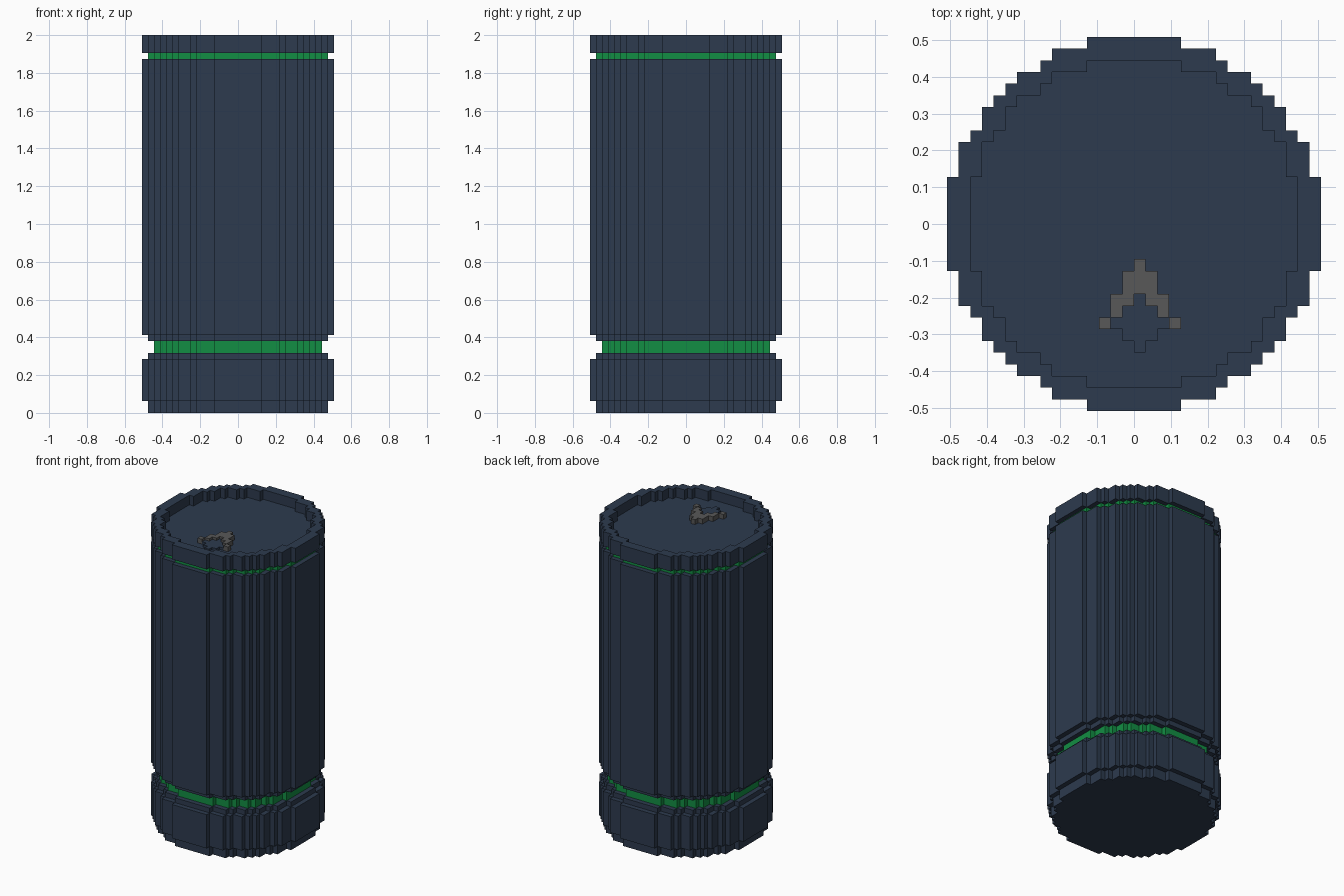
import bpy, bmesh

if "Cube" in bpy.data.objects:
    bpy.data.objects.remove(bpy.data.objects["Cube"])

V = 2 / 63  # one stepped unit


def material(name, rgb):
    m = bpy.data.materials.new(name)
    m.diffuse_color = (*rgb, 1)
    m.use_nodes = True
    m.node_tree.nodes["Principled BSDF"].inputs["Base Color"].default_value = m.diffuse_color
    return m


NAVY = material("dark navy", (0.026, 0.043, 0.077))
GREEN = material("green", (0.006, 0.27, 0.056))
GREY = material("grey", (0.098, 0.098, 0.098))

# Outer corners of one quarter of each stepped circle, keyed by radius
HALF = {
    16: [(4, 16), (7, 15), (8, 14), (10, 13), (11, 12)],
    15: [(4, 15), (7, 14), (8, 13), (10, 12), (11, 11)],
    14: [(4, 14), (7, 13), (8, 12), (10, 11)],
}


def outline(radius):
    half = HALF[radius]
    corners = half + [(y, x) for x, y in reversed(half) if x != y]
    quarter = []
    for i, (x, y) in enumerate(corners):
        quarter.append((x, y))
        if i + 1 < len(corners):
            quarter.append((x, corners[i + 1][1]))
    pts = []
    for _ in range(4):  # clockwise quarter turns
        pts += quarter
        quarter = [(y, -x) for x, y in quarter]
    return pts


def disc(name, radius, z0, z1, mat, hole=None):
    """Extruded stepped circle, optionally with a stepped hole."""
    cu = bpy.data.curves.new(name, 'CURVE')
    cu.dimensions = '2D'
    cu.fill_mode = 'BOTH'
    cu.extrude = (z1 - z0) * V / 2
    for r in [radius] + ([hole] if hole else []):
        pts = outline(r)
        sp = cu.splines.new('POLY')
        sp.points.add(len(pts) - 1)
        for p, (x, y) in zip(sp.points, pts):
            p.co = (x * V, y * V, 0, 1)
        sp.use_cyclic_u = True
        sp.use_smooth = False
    cu.materials.append(mat)
    ob = bpy.data.objects.new(name, cu)
    ob.location.z = (z0 + z1) * V / 2
    bpy.context.collection.objects.link(ob)
    bpy.ops.object.select_all(action='DESELECT')
    ob.select_set(True)
    bpy.context.view_layer.objects.active = ob
    bpy.ops.object.convert(target='MESH')


def runs(name, rows, z0, z1, mat):
    """Boxes given as (x0, x1, y0) runs one unit deep."""
    bm = bmesh.new()
    for x0, x1, y0 in rows:
        for v in bmesh.ops.create_cube(bm, size=1)["verts"]:
            v.co = ((x0 if v.co.x < 0 else x1) * V,
                    (y0 if v.co.y < 0 else y0 + 1) * V,
                    (z0 if v.co.z < 0 else z1) * V)
    me = bpy.data.meshes.new(name)
    bm.to_mesh(me)
    bm.free()
    me.materials.append(mat)
    bpy.context.collection.objects.link(bpy.data.objects.new(name, me))


# Stacked canister
disc("foot", 15, 0, 2, NAVY)
disc("base", 16, 2, 9, NAVY)
disc("base_lip", 15, 9, 10, NAVY)
disc("lower_band", 14, 10, 12, GREEN)
disc("body_lip", 15, 12, 13, NAVY)
disc("body", 16, 13, 59, NAVY)
disc("upper_band", 15, 59, 60, GREEN)
disc("lid", 16, 60, 61, NAVY)
disc("lid_rim", 16, 61, 63, NAVY, hole=14)

# Raised pull tab on the lid
runs("pull_tab", [(0, 1, -4), (-1, 2, -5), (-1, 2, -6),
                  (-2, 0, -7), (1, 3, -7), (-2, -1, -8), (2, 3, -8),
                  (-3, -2, -9), (3, 4, -9)], 61, 62, GREY)
runs("tab_opening", [(0, 1, -7), (-1, 2, -8), (-2, 3, -9),
                     (-1, 2, -10), (0, 1, -11)], 61, 61.5, NAVY)
